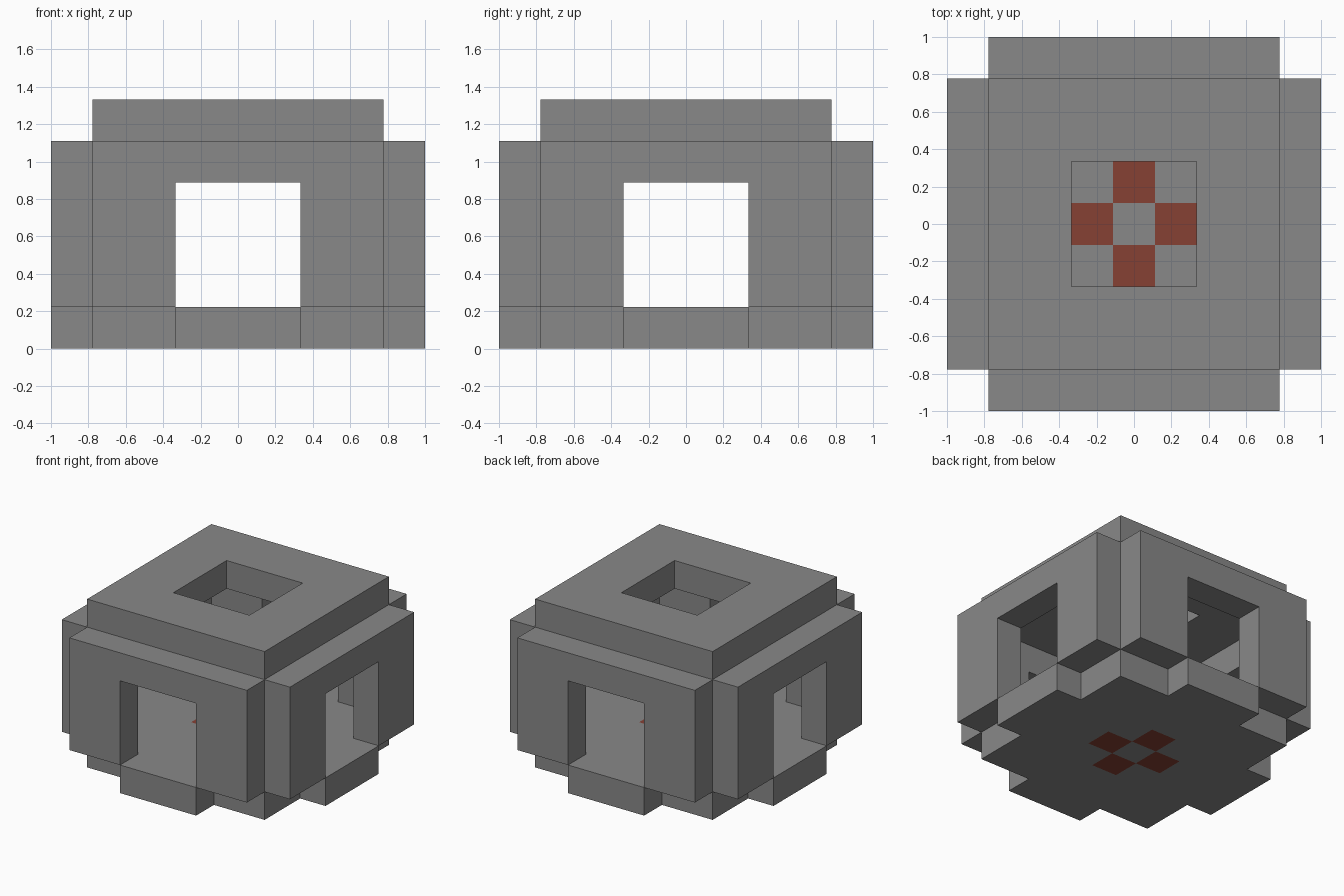
import bpy
import bmesh
from math import pi
from mathutils import Matrix, Vector

UNIT = 2 / 9  # one block

cube = bpy.data.objects.get("Cube")
if cube:
    bpy.data.objects.remove(cube, do_unlink=True)


def make_material(name, rgb):
    mat = bpy.data.materials.new(name)
    mat.use_nodes = True
    mat.diffuse_color = (*rgb, 1)
    mat.node_tree.nodes["Principled BSDF"].inputs["Base Color"].default_value = (*rgb, 1)
    return mat


stone = make_material("stone grey", (0.25, 0.25, 0.25))
brick = make_material("brick red", (0.24, 0.052, 0.034))


def slab(name, columns, rows, keep, matrix, is_red=lambda i, j: False):
    """One block thick slab made of the grid cells that pass the keep rule."""
    bm = bmesh.new()
    for i in columns:
        for j in rows:
            if keep(i, j):
                corners = [(-.5, -.5), (.5, -.5), (.5, .5), (-.5, .5)]
                face = bm.faces.new([bm.verts.new((i + a, j + b, 0)) for a, b in corners])
                face.material_index = int(is_red(i, j))
    bmesh.ops.remove_doubles(bm, verts=bm.verts[:], dist=0.01)
    bm.transform(Matrix.Scale(UNIT, 4))
    mesh = bpy.data.meshes.new(name)
    bm.to_mesh(mesh)
    bm.free()
    mesh.materials.append(stone)
    mesh.materials.append(brick)
    obj = bpy.data.objects.new(name, mesh)
    bpy.context.collection.objects.link(obj)
    obj.matrix_world = matrix
    thick = obj.modifiers.new("thickness", "SOLIDIFY")
    thick.thickness = UNIT
    thick.offset = 1
    return obj


def lift(blocks):
    return Matrix.Translation(Vector((0, 0, blocks * UNIT)))


# Floor: square with a doorstep on each side and four red tiles in the middle
slab("floor", range(-4, 5), range(-4, 5),
     lambda i, j: max(abs(i), abs(j)) <= 3 or min(abs(i), abs(j)) <= 1,
     lift(0), lambda i, j: abs(i) + abs(j) == 1)

# Walls: four equal panels, each with a square doorway
upright = Matrix.Translation(Vector((0, -3.5, 1.5)) * UNIT) @ Matrix.Rotation(pi / 2, 4, "X")
for turn, side in enumerate(("front", "left", "back", "right")):
    slab(side + "_wall", range(-3, 4), range(4),
         lambda i, j: abs(i) > 1 or j == 3,
         Matrix.Rotation(turn * pi / 2, 4, "Z") @ upright)

# Roof: square with an open skylight
slab("roof", range(-3, 4), range(-3, 4),
     lambda i, j: max(abs(i), abs(j)) > 1, lift(5))
